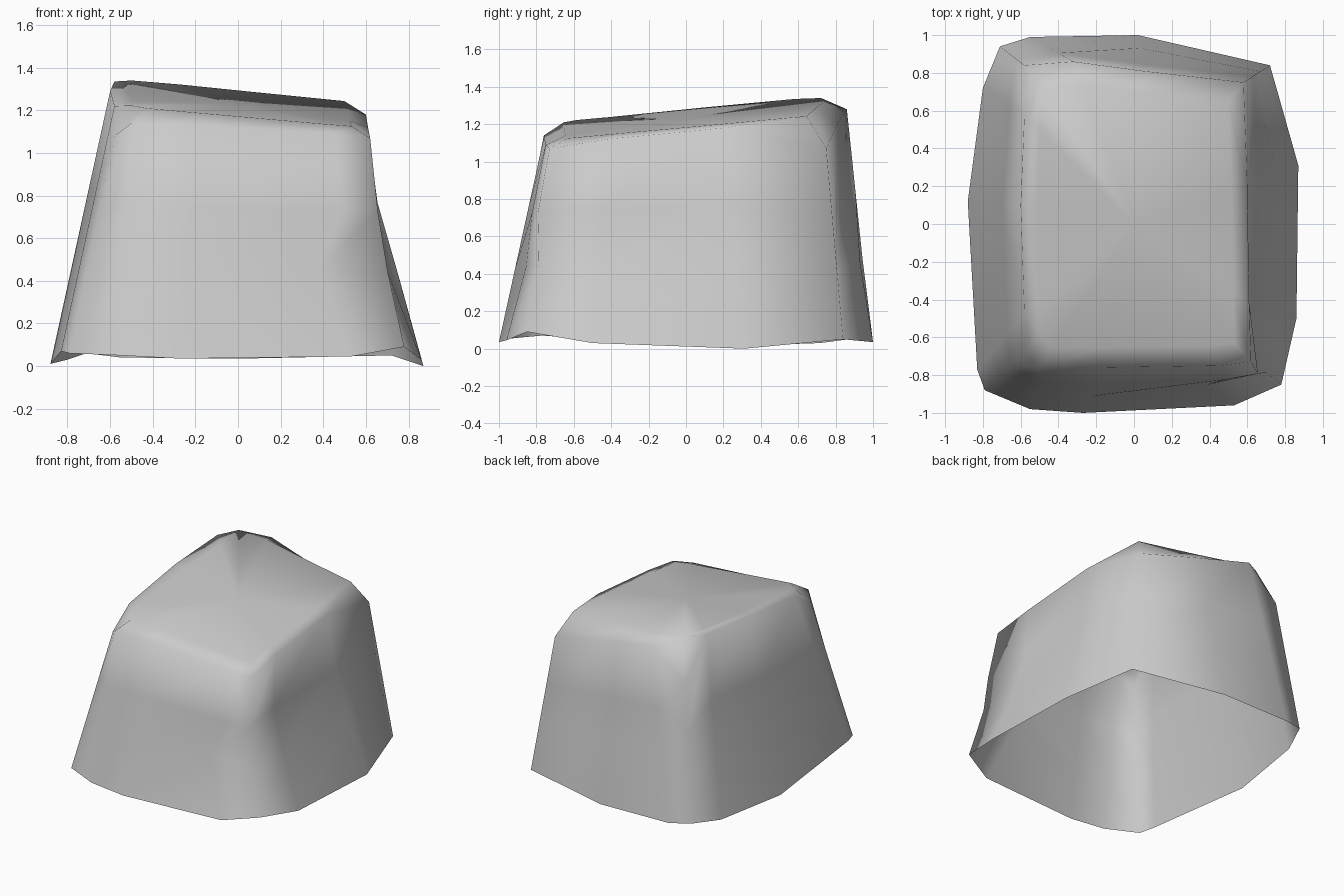
import bpy
import bmesh
from mathutils import Vector

cube = bpy.data.objects.get("Cube")
if cube:
    bpy.data.objects.remove(cube, do_unlink=True)


def make_material(name, colour):
    mat = bpy.data.materials.new(name)
    mat.use_nodes = True
    mat.diffuse_color = colour
    mat.node_tree.nodes["Principled BSDF"].inputs["Base Color"].default_value = colour
    return mat


def add_ring(bm, points):
    return [bm.verts.new(p) for p in points]


def bridge(bm, lower, upper):
    count = len(lower)
    for i in range(count):
        j = (i + 1) % count
        bm.faces.new((lower[i], lower[j], upper[j], upper[i]))


def on_top(point, inset):
    """Pull a rim point inwards and set it on the tilted top plane."""
    x, y = point.x * (1 - inset), point.y * (1 - inset)
    return Vector((x, y, 1.23 + .09 * (y - x)))


# Each column of the rock: foot point, then the matching point on the top rim
columns = [
    ((-.88, .12, .01), (-.60, .10, 1.29)),
    ((-.83, -.77, .07), (-.58, -.48, 1.22)),
    ((-.79, -.88, .06), (-.58, -.68, 1.08)),
    ((-.55, -.98, .05), (-.50, -.76, 1.14)),
    ((-.27, -1, .035), (-.20, -.76, 1.13)),
    ((.53, -.96, .045), (.46, -.75, 1.09)),
    ((.78, -.85, .09), (.62, -.73, 1.07)),
    ((.86, -.50, .03), (.61, -.42, 1.12)),
    ((.87, .31, 0), (.60, .20, 1.18)),
    ((.72, .84, .05), (.58, .75, 1.07)),
    ((.02, 1, .035), (.05, .81, 1.2)),
    ((-.55, .99, .04), (-.32, .86, 1.28)),
    ((-.71, .94, .06), (-.58, .84, 1.06)),
    ((-.80, .72, .03), (-.58, .58, 1.335)),
]
feet = [Vector(c[0]) for c in columns]
rim = [Vector(c[1]) for c in columns]
lower = [f.lerp(r, .36) for f, r in zip(feet, rim)]
upper = [f.lerp(r, .65) for f, r in zip(feet, rim)]

# Chip undercut beside the front corner, and the hollow side
front, corner, side, side_back, back = 5, 6, 7, 8, 10
lower[front] += Vector((-.13, .03, .02))
lower[corner] += Vector((-.02, .02, .0))
upper[corner] += Vector((-.02, -.02, .0))
lower[side] += Vector((-.06, .0, .0))
upper[side] += Vector((-.08, .0, .0))
lower[side_back] += Vector((-.02, .0, .0))
upper[side_back] += Vector((-.04, .0, .0))
upper[back] += Vector((.0, -.03, .0))

# Rock shell, open underneath, with a tilted flat top
bm = bmesh.new()
crown = [on_top(r, .14) for r in rim]
rings = [add_ring(bm, pts) for pts in (feet, lower, upper, rim, crown)]
for a, b in zip(rings, rings[1:]):
    bridge(bm, a, b)
peak = bm.verts.new(on_top(Vector(), 0))
for a, b in zip(rings[-1], rings[-1][1:] + rings[-1][:1]):
    bm.faces.new((a, b, peak))
for face in bm.faces:
    face.smooth = True

mesh = bpy.data.meshes.new("rock_shell")
bm.to_mesh(mesh)
bm.free()
mesh.materials.append(make_material("stone_grey", (.6, .6, .6, 1)))
rock = bpy.data.objects.new("rock_shell", mesh)
bpy.context.collection.objects.link(rock)
